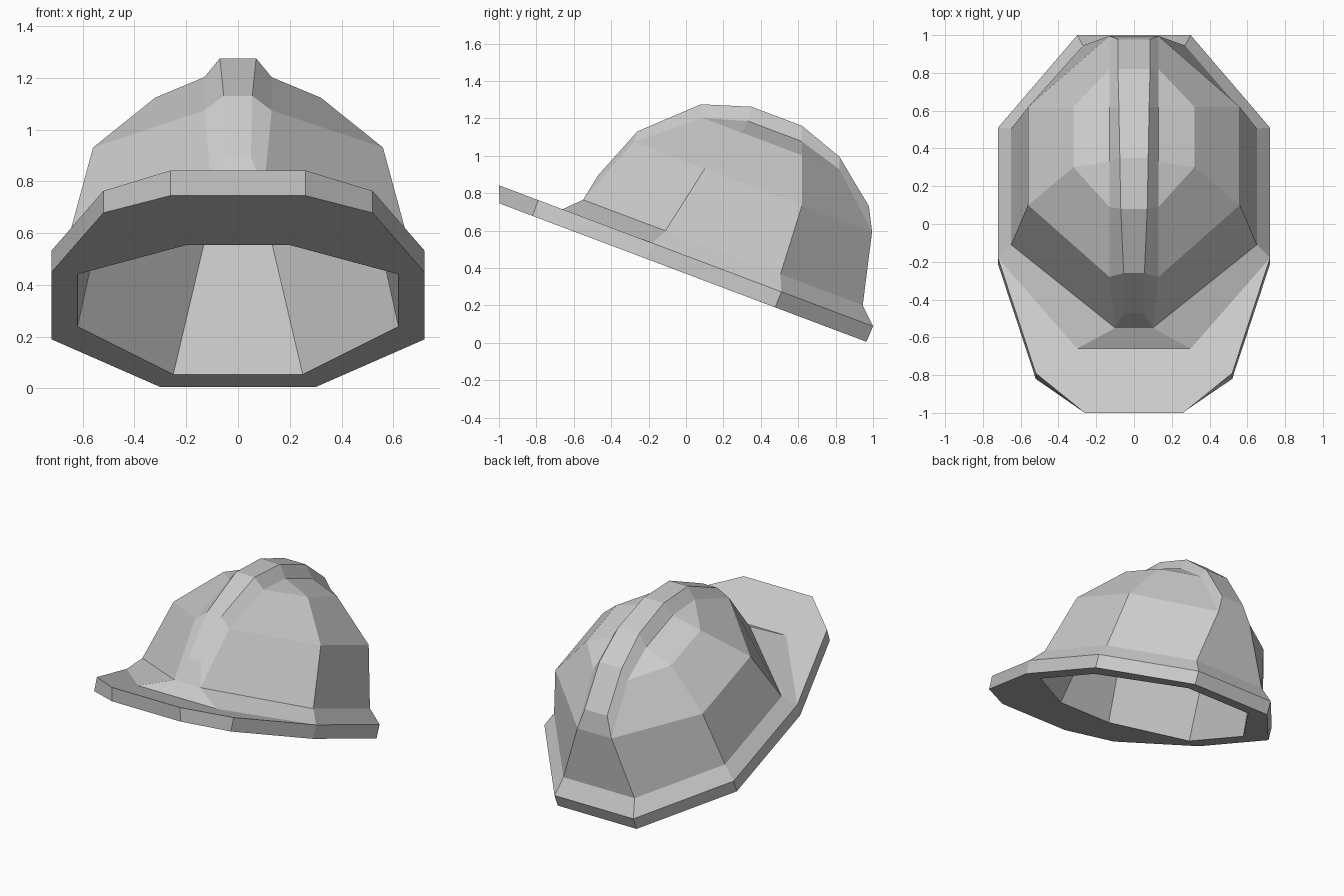
import bpy, bmesh

if "Cube" in bpy.data.objects:
    bpy.data.objects.remove(bpy.data.objects["Cube"])

SLOPE = 0.377                       # the whole hat tilts down towards the back


def tilted(level, pts):
    """Points (x, y) lifted onto a tilted plane."""
    return [(x, y, level - SLOPE * y) for x, y in pts]


mat = bpy.data.materials.new("grey_plastic")
mat.diffuse_color = (0.6, 0.6, 0.6, 1)
mat.use_nodes = True
mat.node_tree.nodes["Principled BSDF"].inputs["Base Color"].default_value = mat.diffuse_color

bm = bmesh.new()
verts, parts, names = {}, {}, []


def vert(p):
    key = tuple(round(c, 4) for c in p)
    if key not in verts:
        verts[key] = bm.verts.new(key)
    return verts[key]


def flip(p):
    return (-p[0], p[1], p[2])


def add(part, pts):
    f = bm.faces.new([vert(p) for p in pts])
    if part not in names:
        names.append(part)
    f.material_index = names.index(part)      # temporary part label


def both(part, *pts):
    """A face and its mirror image."""
    add(part, pts)
    add(part, [flip(p) for p in reversed(pts)])


def centre(part, p, q):
    """A face spanning the middle between a half edge and its mirror."""
    add(part, [p, q, flip(q), flip(p)])


def band(part, lower, upper):
    for i in range(len(lower) - 1):
        both(part, lower[i], lower[i + 1], upper[i + 1], upper[i])


# Right half outlines, front to back
outer = tilted(0.465, [(.26, -1), (.52, -.79), (.72, -.18), (.72, .51), (.30, 1)])
under = tilted(0.369, [(.26, -.997), (.52, -.82), (.72, -.213), (.72, .477), (.30, .965)])
step = tilted(0.465, [(.30, -.66)])[0]
base = tilted(0.557, [(.10, -.55), (.65, -.11), (.65, .505), (.27, .945)])
middle = tilted(0.968, [(.13, -.28), (.56, .10), (.56, .62), (.13, .995)])
high = tilted(1.236, [(.13, .09), (.32, .30), (.32, .62), (.13, .82)])
crown = tilted(1.310, [(.13, .33), (.13, .62)])
hole = tilted(0.369, [(.20, -.49), (.62, -.19), (.62, .345), (.25, .835)])
inner_mid = tilted(0.915, [(.12, -.25), (.52, .10), (.52, .59), (.13, .93)])
inner_top = tilted(1.17, [(.12, .09), (.29, .30), (.29, .60), (.12, .77)])

# Brim: edge, visor top, sloped step and underside
band("brim", under, outer)
centre("brim", under[0], outer[0])
centre("brim", under[-1], outer[-1])
visor = [outer[0], outer[1], outer[2], step]
add("brim", visor + [flip(p) for p in reversed(visor)])
band("brim", [step] + outer[2:], base)
centre("brim", step, base[0])
centre("brim", outer[-1], base[-1])
both("brim", under[0], under[1], hole[0])
band("brim", under[1:], hole)
centre("brim", under[0], hole[0])
centre("brim", under[-1], hole[-1])

# Dome
band("dome", base, middle)
band("dome", middle, high)
centre("dome", base[-1], middle[-1])
both("dome", high[0], high[1], crown[0])
both("dome", high[1], high[2], crown[1], crown[0])
both("dome", high[2], high[3], crown[1])

# Raised ridge along the centre line
foot = [base[0], middle[0], high[0], crown[0], crown[1], high[3], middle[3]]
top = [(.05, -.47, .895), (.055, -.26, 1.13), (.07, .08, 1.275), (.075, .35, 1.262),
       (.08, .62, 1.16), (.085, .82, .995), (.085, .978, .73)]
band("ridge", foot, top)
for p, q in zip(top, top[1:]):
    centre("ridge", p, q)
centre("ridge", foot[0], top[0])
centre("ridge", foot[-1], top[-1])

# Hollow inside
band("inner_lining", hole, inner_mid)
band("inner_lining", inner_mid, inner_top)
both("inner_lining", *inner_top)
for a, b in ((hole, inner_mid), (inner_mid, inner_top)):
    centre("inner_lining", a[0], b[0])
    centre("inner_lining", a[-1], b[-1])
centre("inner_lining", inner_top[0], inner_top[-1])

# Orient the closed shell, then split it into named parts
bmesh.ops.recalc_face_normals(bm, faces=bm.faces[:])
for i, name in enumerate(names):
    part = bm.copy()
    bmesh.ops.delete(part, geom=[f for f in part.faces if f.material_index != i],
                     context='FACES')
    for f in part.faces:
        f.material_index = 0
        f.smooth = False
    mesh = bpy.data.meshes.new(name)
    part.to_mesh(mesh)
    part.free()
    mesh.materials.append(mat)
    bpy.context.collection.objects.link(bpy.data.objects.new(name, mesh))
bm.free()
